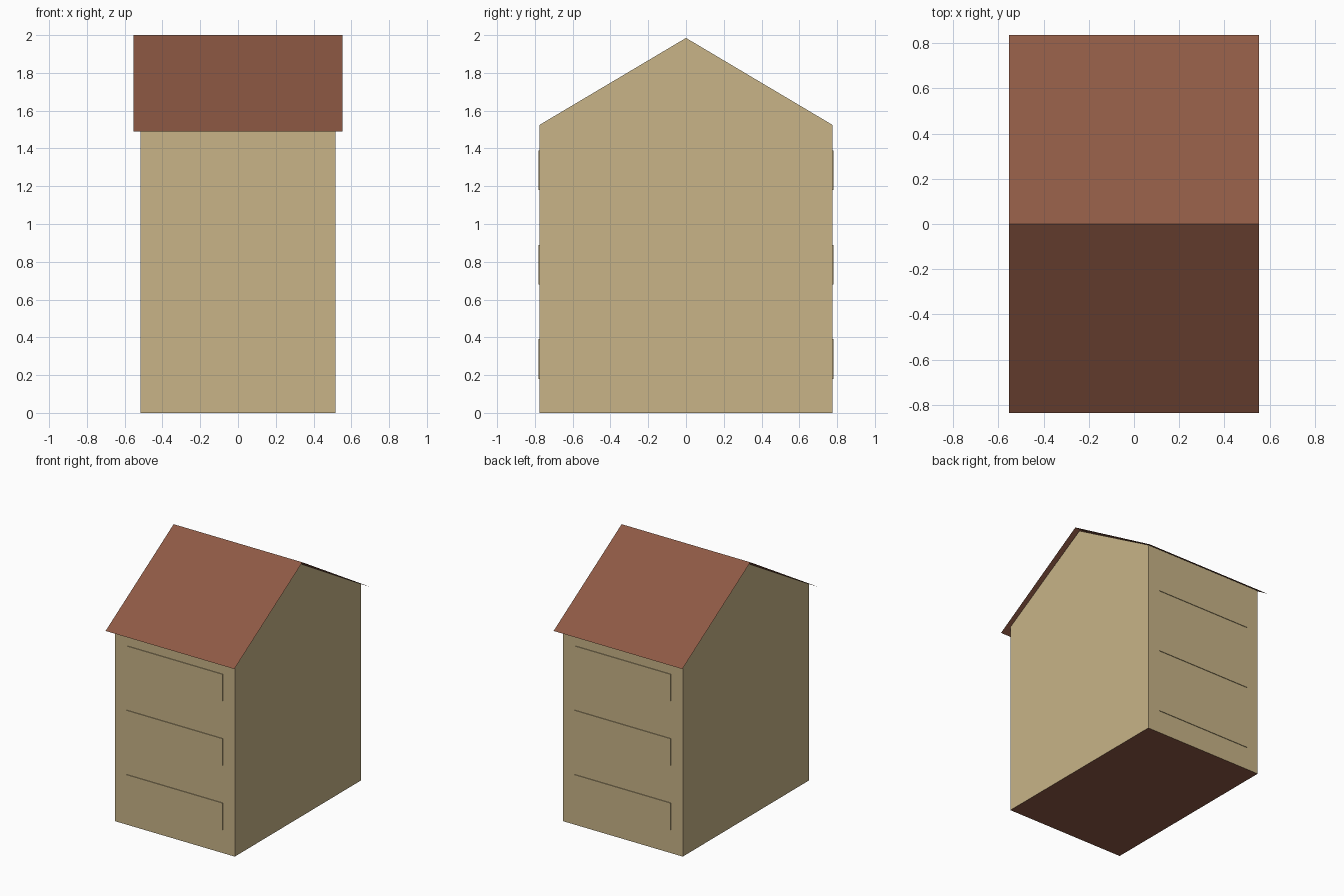
import bpy
import bmesh

cube = bpy.data.objects.get("Cube")
if cube:
    bpy.data.objects.remove(cube, do_unlink=True)


def material(name, rgb):
    mat = bpy.data.materials.new(name)
    mat.use_nodes = True
    colour = (*rgb, 1.0)
    mat.diffuse_color = colour
    mat.node_tree.nodes["Principled BSDF"].inputs["Base Color"].default_value = colour
    return mat


TAN = material("tan_wall", (0.578, 0.456, 0.242))
BROWN = material("brown_roof", (0.270, 0.100, 0.058))


def add_object(name, bm, *mats):
    mesh = bpy.data.meshes.new(name)
    bm.to_mesh(mesh)
    bm.free()
    for mat in mats:
        mesh.materials.append(mat)
    obj = bpy.data.objects.new(name, mesh)
    bpy.context.collection.objects.link(obj)
    return obj


def extrude_profile(points, half_x, closed):
    """Sweep a (y, z) profile along x; a closed profile gets end caps."""
    bm = bmesh.new()
    left = [bm.verts.new((half_x, y, z)) for y, z in points]
    right = [bm.verts.new((-half_x, y, z)) for y, z in points]
    n = len(points)
    for i in range(n if closed else n - 1):
        j = (i + 1) % n
        bm.faces.new((left[i], right[i], right[j], left[j]))
    if closed:
        bm.faces.new(left)
        bm.faces.new(right[::-1])
        bmesh.ops.recalc_face_normals(bm, faces=bm.faces)
    return bm


WALL_X, WALL_Y, EAVE_Z, GABLE_Z = 0.515, 0.775, 1.525, 1.985

# Gabled house body with a brown underside
body = extrude_profile(
    [(-WALL_Y, 0), (WALL_Y, 0), (WALL_Y, EAVE_Z), (0, GABLE_Z), (-WALL_Y, EAVE_Z)],
    WALL_X, True)
for face in body.faces:
    face.material_index = 1 if face.normal.z < -0.9 else 0
add_object("house_body", body, TAN, BROWN)

# Thin overhanging roof sheet
roof = extrude_profile([(-0.835, 1.49), (0, 2.0), (0.835, 1.49)], 0.553, False)
for face in roof.faces:
    face.normal_update()
    if face.normal.z < 0:
        face.normal_flip()
add_object("roof", roof, BROWN)

# Three shallow raised panels on the front and on the back
for side, sign in (("front", -1), ("back", 1)):
    for storey in range(3):
        low = 0.18 + 0.5 * storey
        inner, outer = sign * (WALL_Y - 0.002), sign * (WALL_Y + 0.005)
        panel = extrude_profile(
            [(inner, low), (outer, low), (outer, low + 0.21), (inner, low + 0.21)],
            0.412, True)
        add_object(f"{side}_panel_{storey + 1}", panel, TAN)
